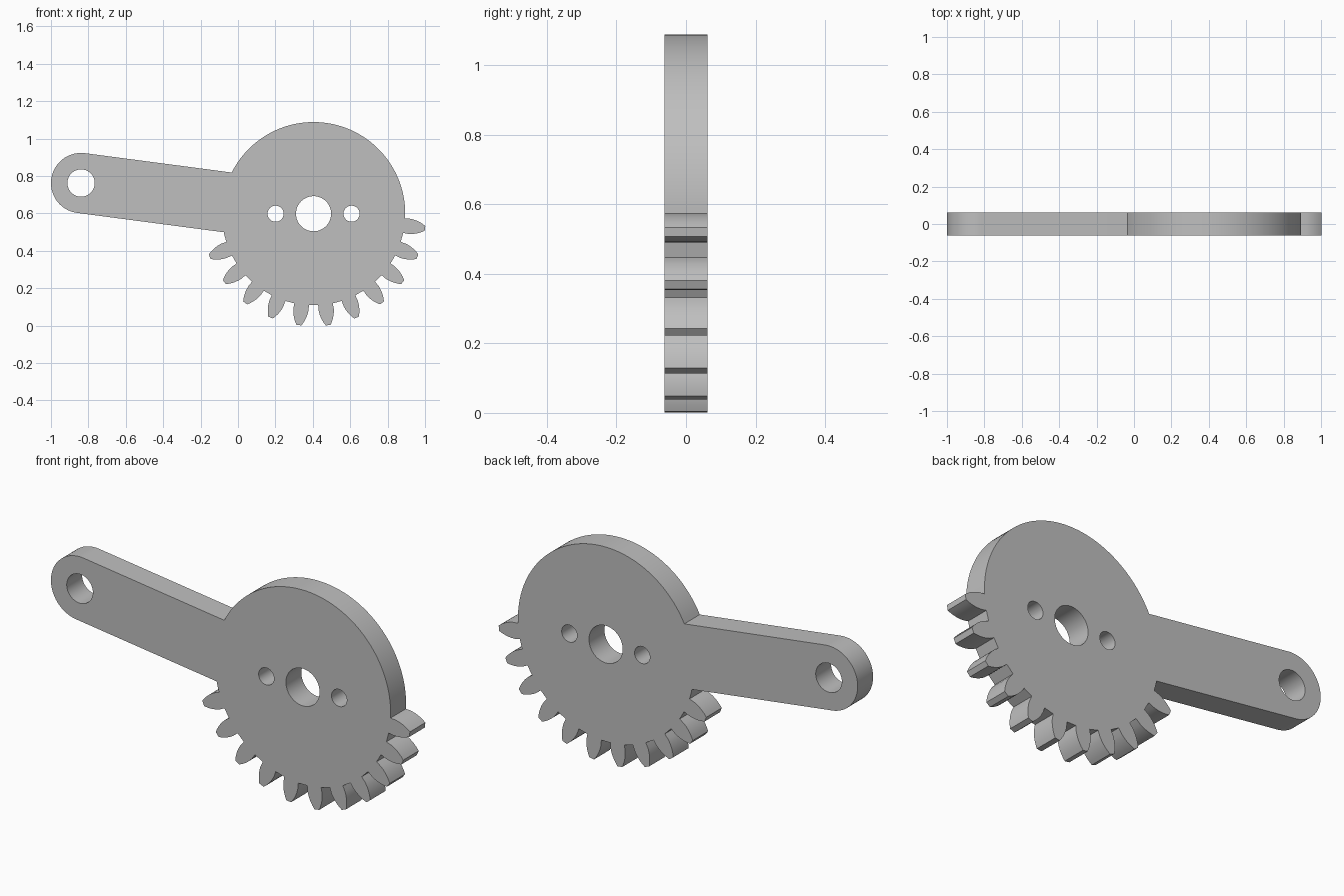
import bpy, bmesh
from math import sin, cos, pi, radians, degrees, atan2, asin

cube = bpy.data.objects.get("Cube")
if cube:
    bpy.data.objects.remove(cube, do_unlink=True)

HALF_DEPTH = 0.0615
GEAR = (0.404, 0.598)
PIVOT = (-0.839, 0.762)
BODY_R, ARM_R = 0.49, 0.161
TOOTH_STEP, TOOTH_COUNT = 15, 11
# Tooth flank from root to tip: radius, half angle in degrees
FLANK = [(BODY_R, 4.6), (0.52, 4.5), (0.538, 4.1), (0.554, 3.6),
         (0.57, 2.95), (0.586, 2.15), (0.601, 1.25)]


def polar(centre, radius, degree):
    a = radians(degree)
    return (centre[0] + radius * cos(a), centre[1] + radius * sin(a))


def arc(centre, radius, start, end, steps):
    return [polar(centre, radius, start + (end - start) * i / steps)
            for i in range(steps + 1)]


# Where the straight arm meets the round body
arm_angle = degrees(atan2(PIVOT[1] - GEAR[1], PIVOT[0] - GEAR[0]))
spread = degrees(asin(ARM_R / BODY_R))

# Outline: toothless upper arc, rounded arm, short root arc, then the teeth
outline = arc(GEAR, BODY_R, -2.9, arm_angle - spread, 64)
outline += arc(PIVOT, ARM_R, arm_angle - 90, arm_angle + 90, 40)
first = 180 + 7.5 + TOOTH_STEP
outline += arc(GEAR, BODY_R, arm_angle + spread, first - 6, 5)
for i in range(TOOTH_COUNT):
    mid = first + i * TOOTH_STEP
    outline += [polar(GEAR, r, mid - h) for r, h in FLANK]
    outline += [polar(GEAR, r, mid + h) for r, h in reversed(FLANK)]

# Pivot hole, shaft hole and two screw holes
holes = [(PIVOT, 0.073), (GEAR, 0.094),
         ((GEAR[0] - 0.203, GEAR[1]), 0.043),
         ((GEAR[0] + 0.203, GEAR[1]), 0.043)]
loops = [outline] + [arc(c, r, 0, 352.5, 47) for c, r in holes]

# Filled, extruded profile
curve = bpy.data.curves.new("gear_arm_profile", "CURVE")
curve.dimensions = "2D"
curve.fill_mode = "BOTH"
curve.extrude = HALF_DEPTH
for loop in loops:
    spline = curve.splines.new("POLY")
    spline.points.add(len(loop) - 1)
    for point, (x, z) in zip(spline.points, loop):
        point.co = (x, z, 0, 1)
    spline.use_cyclic_u = True

gear_arm = bpy.data.objects.new("gear_arm", curve)
bpy.context.collection.objects.link(gear_arm)
gear_arm.rotation_euler = (pi / 2, 0, 0)
bpy.ops.object.select_all(action="DESELECT")
gear_arm.select_set(True)
bpy.context.view_layer.objects.active = gear_arm
bpy.ops.object.convert(target="MESH")
gear_arm = bpy.context.object
bpy.ops.object.transform_apply(location=False, rotation=True, scale=False)

# Weld caps to the rim
bm = bmesh.new()
bm.from_mesh(gear_arm.data)
bmesh.ops.remove_doubles(bm, verts=bm.verts, dist=0.0005)
bmesh.ops.recalc_face_normals(bm, faces=bm.faces)
bm.to_mesh(gear_arm.data)
bm.free()

# Plain grey finish
grey = bpy.data.materials.new("plain_grey")
grey.use_nodes = True
colour = (0.52, 0.52, 0.52, 1)
grey.diffuse_color = colour
grey.node_tree.nodes["Principled BSDF"].inputs["Base Color"].default_value = colour
gear_arm.data.materials.clear()
gear_arm.data.materials.append(grey)
bpy.ops.object.shade_smooth_by_angle(angle=radians(25))
